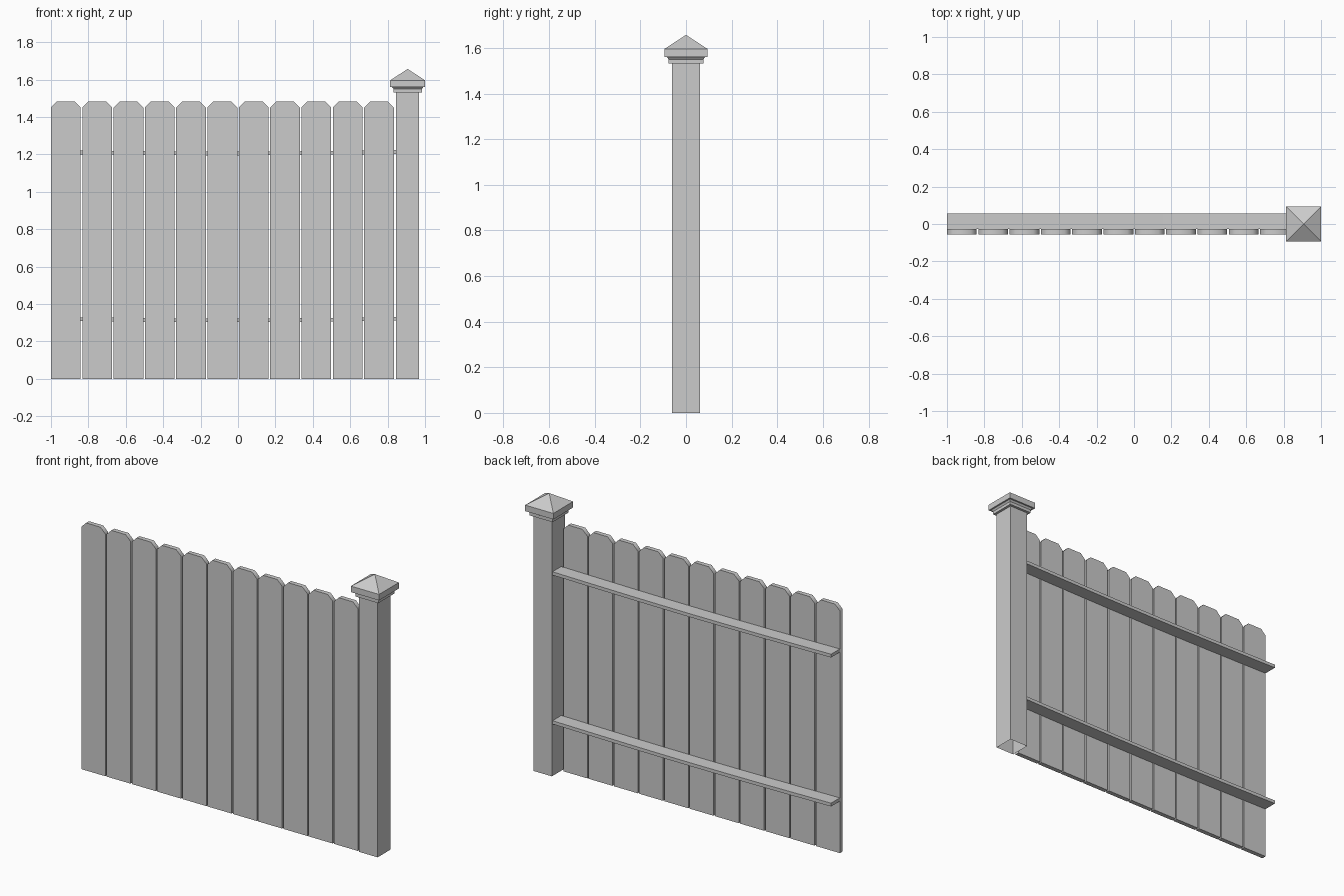
import bpy, bmesh, math

if "Cube" in bpy.data.objects:
    bpy.data.objects.remove(bpy.data.objects["Cube"])

def make_object(name, bm):
    bmesh.ops.recalc_face_normals(bm, faces=bm.faces)
    mesh = bpy.data.meshes.new(name)
    bm.to_mesh(mesh)
    bm.free()
    obj = bpy.data.objects.new(name, mesh)
    bpy.context.collection.objects.link(obj)
    return obj

def loft(bm, rings):
    """Bridge consecutive closed rings of points with quads."""
    loops = [[bm.verts.new(p) for p in ring] for ring in rings]
    for a, b in zip(loops, loops[1:]):
        n = len(a)
        for i in range(n):
            bm.faces.new((a[i], a[(i + 1) % n], b[(i + 1) % n], b[i]))
    return loops

def square(cx, half, z):
    return [(cx + sx * half, sy * half, z)
            for sx, sy in ((-1, -1), (1, -1), (1, 1), (-1, 1))]

POST_X = 0.907
POST_HALF = 0.061
PITCH, WIDTH, HEIGHT, CUT = 0.1674, 0.159, 1.483, 0.032

# Dog-eared pickets, softly shaded across the clipped corners
for i in range(11):
    x0 = -1 + i * PITCH
    x1 = x0 + WIDTH
    outline = [(x0, 0), (x1, 0), (x1, HEIGHT - CUT), (x1 - CUT, HEIGHT),
               (x0 + CUT, HEIGHT), (x0, HEIGHT - CUT)]
    bm = bmesh.new()
    front, back = loft(bm, [[(x, y, z) for x, z in outline] for y in (-0.055, -0.028)])
    bm.faces.new(front)
    bm.faces.new(back)
    picket = make_object(f"picket_{i + 1}", bm)
    picket.data.shade_smooth()
    picket.data.set_sharp_from_angle(angle=math.radians(60))

# Slightly sagging rails behind the pickets
for name, z in (("lower_rail", 0.321), ("upper_rail", 1.213)):
    bm = bmesh.new()
    rings = []
    for i in range(9):
        t = i / 8
        x = -1 + t * (POST_X - POST_HALF + 1)
        zc = z - 0.008 * math.sin(math.pi * t)
        rings.append([(x, y, zc + dz) for y, dz in
                      ((-0.028, -0.01), (0.055, -0.01), (0.055, 0.01), (-0.028, 0.01))])
    loops = loft(bm, rings)
    bm.faces.new(loops[0])
    bm.faces.new(loops[-1])
    make_object(name, bm)

# Hollow post sleeve, open underneath
bm = bmesh.new()
loft(bm, [square(POST_X, POST_HALF, z) for z in (0, 1.535)])
make_object("post", bm)

# Stepped cap with pyramid roof
bm = bmesh.new()
profile = [(POST_HALF, 1.532), (0.076, 1.532), (0.076, 1.55), (0.084, 1.56),
           (0.0935, 1.56), (0.0935, 1.596)]
loops = loft(bm, [square(POST_X, h, z) for h, z in profile])
tip = bm.verts.new((POST_X, 0, 1.657))
eave = loops[-1]
for i in range(4):
    bm.faces.new((eave[i], eave[(i + 1) % 4], tip))
make_object("post_cap", bm)
